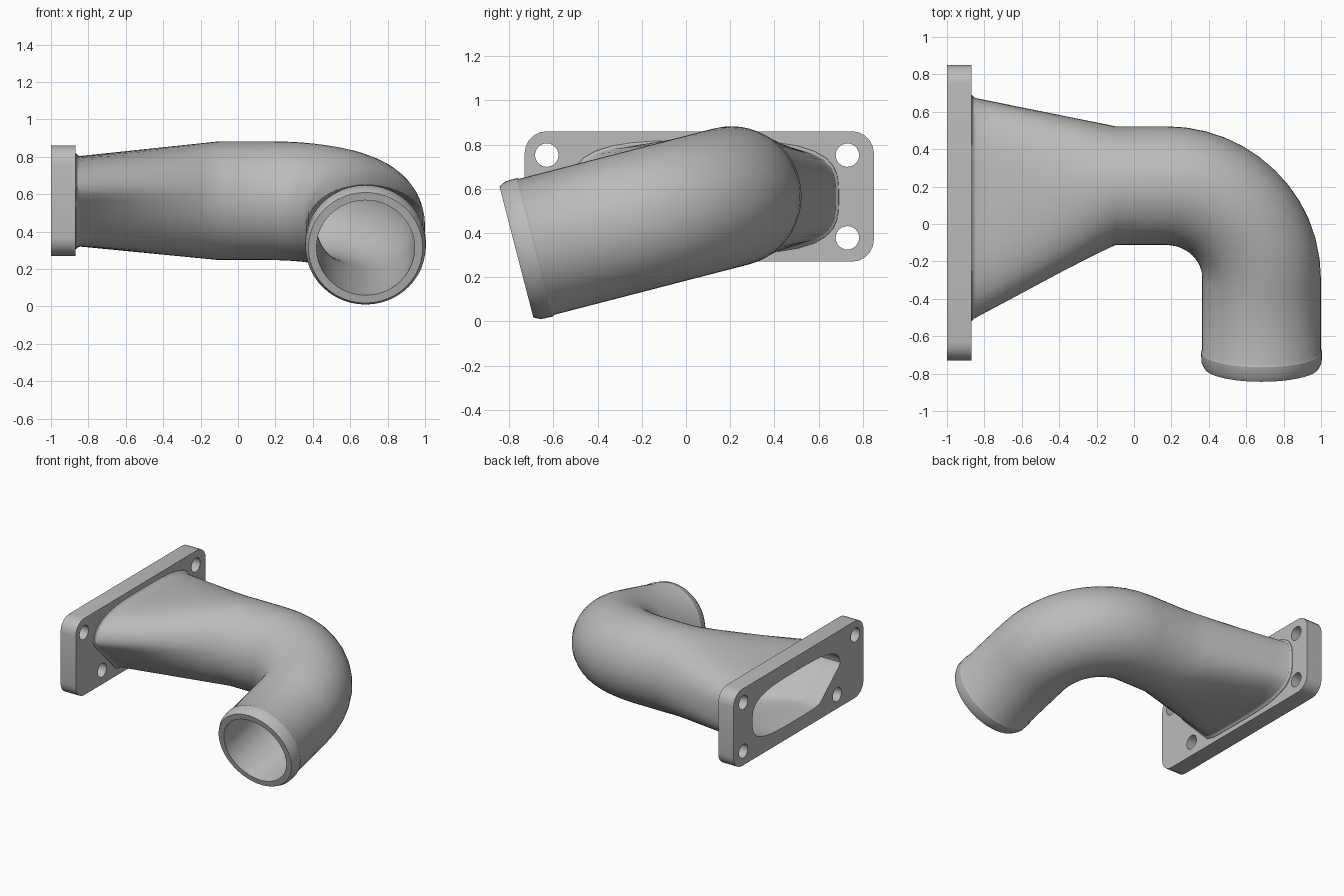
import bpy
import math
from math import sin, cos, pi
from mathutils import Vector

SEG = 48
WALL = 0.055
RADIUS = 0.3175
TILT = math.radians(14.5)
BASE = Vector((-0.87, 0.085, 0.562))      # centre of the duct at the flange
NECK = Vector((-0.1, 0.205, 0.565))       # where the duct becomes round
BEND_X, BEND_R, RUN = 0.172, 0.51, 1.004  # bend start, bend radius, reach of outlet

old = bpy.data.objects.get("Cube")
if old:
    bpy.data.objects.remove(old, do_unlink=True)

metal = bpy.data.materials.new("cast grey metal")
metal.use_nodes = True
grey = (0.5, 0.5, 0.5, 1)
metal.diffuse_color = grey
metal.node_tree.nodes["Principled BSDF"].inputs["Base Color"].default_value = grey


def base_section(a, b):
    """Rounded slot in (y, z) with one corner cut away to clear a bolt hole."""
    pts = []
    for i in range(SEG):
        c, s = cos(2 * pi * i / SEG), sin(2 * pi * i / SEG)
        slot = (abs(c) ** 3.4 + abs(s) ** 3.4) ** (1 / 3.4)
        cut = (-1.2 * c - 0.5 * s) / 1.1
        size = max(slot, cut)
        pts.append((a * c / size, b * s / size))
    return pts


def slot_ring(x, a, b):
    return [Vector((x, BASE.y + y, BASE.z + z)) for y, z in base_section(a, b)]


def round_ring(centre, side, up, r):
    angles = [2 * pi * i / SEG - TILT for i in range(SEG)]
    return [centre + r * (cos(t) * side + sin(t) * up) for t in angles]


# Outlet plane: x axis and a direction sloping forward and down
across = Vector((1, 0, 0))
down = Vector((0, -cos(TILT), -sin(TILT)))
normal = Vector((0, -sin(TILT), cos(TILT)))


def duct_rings(inset):
    """Rings from the flange to the mouth, drawn in by the wall thickness."""
    r = RADIUS - inset
    start = slot_ring(-0.845, 0.588 - inset, 0.242 - inset)
    neck = round_ring(NECK, -down, normal, r)
    rings = []
    if inset == 0:
        rings += [slot_ring(-0.885, 0.61, 0.26), slot_ring(-0.865, 0.605, 0.255),
                  slot_ring(-0.857, 0.593, 0.246)]
    else:
        rings.append(slot_ring(-0.87, 0.588 - inset, 0.242 - inset))
    # Taper from slot to circle
    for k in range(9):
        rings.append([p.lerp(q, k / 8) for p, q in zip(start, neck)])
    # Bend
    corner = Vector((BEND_X, NECK.y, NECK.z))
    for k in range(13):
        t = pi / 2 * k / 12
        centre = corner + across * BEND_R * sin(t) + down * BEND_R * (1 - cos(t))
        side = across * sin(t) - down * cos(t)
        rings.append(round_ring(centre, side, normal, r))
    # Straight outlet with a slim bead at the mouth
    beads = [(0.095, 0), (0.085, 0.006), (0.03, 0.004), (0, -0.012)] if inset == 0 else [(0, 0)]
    for back, grow in beads:
        centre = corner + across * BEND_R + down * (RUN - back)
        rings.append(round_ring(centre, across, normal, r + grow))
    return rings


# Hollow duct: outer skin out to the mouth, inner skin back to the flange
loops = duct_rings(0) + duct_rings(WALL)[::-1]
verts = [p for ring in loops for p in ring]
faces = []
for j in range(len(loops)):
    m = (j + 1) % len(loops)
    for i in range(SEG):
        n = (i + 1) % SEG
        faces.append((j * SEG + i, j * SEG + n, m * SEG + n, m * SEG + i))
mesh = bpy.data.meshes.new("elbow_duct")
mesh.from_pydata(verts, [], faces)
mesh.update()
duct = bpy.data.objects.new("elbow_duct", mesh)
bpy.context.collection.objects.link(duct)

# Flange plate: filled outline with the port and four bolt holes
y0, y1, z0, z1, corner_r = -0.73, 0.85, 0.27, 0.86, 0.1
outline = []
for cy, cz, turn in ((y1 - corner_r, z1 - corner_r, 0), (y0 + corner_r, z1 - corner_r, 1),
                     (y0 + corner_r, z0 + corner_r, 2), (y1 - corner_r, z0 + corner_r, 3)):
    for k in range(6):
        t = pi / 2 * (turn + k / 5)
        outline.append((cy + corner_r * cos(t), cz + corner_r * sin(t)))
port = [(BASE.y + y, BASE.z + z) for y, z in base_section(0.588 - WALL, 0.242 - WALL)]
contours = [outline, port]
for hy, hz in ((-0.63, 0.752), (0.73, 0.752), (0.73, 0.378), (-0.41, 0.378)):
    contours.append([(hy + 0.053 * cos(2 * pi * k / 24), hz + 0.053 * sin(2 * pi * k / 24))
                     for k in range(24)])

curve = bpy.data.curves.new("flange_plate", "CURVE")
curve.dimensions = "2D"
curve.fill_mode = "BOTH"
curve.extrude = 0.065
for pts in contours:
    spline = curve.splines.new("POLY")
    spline.points.add(len(pts) - 1)
    for point, (y, z) in zip(spline.points, pts):
        point.co = (y, z, 0, 1)
    spline.use_cyclic_u = True
flange = bpy.data.objects.new("flange_plate", curve)
flange.location.x = -0.935
flange.rotation_euler = (pi / 2, 0, pi / 2)
bpy.context.collection.objects.link(flange)

bpy.ops.object.select_all(action="DESELECT")
flange.select_set(True)
bpy.context.view_layer.objects.active = flange
bpy.ops.object.convert(target="MESH")
flange = bpy.context.view_layer.objects.active

# Finish
for ob in (duct, flange):
    ob.data.materials.clear()
    ob.data.materials.append(metal)
    bpy.ops.object.select_all(action="DESELECT")
    ob.select_set(True)
    bpy.context.view_layer.objects.active = ob
    if ob is flange:
        bpy.ops.object.mode_set(mode="EDIT")
        bpy.ops.mesh.select_all(action="SELECT")
        bpy.ops.mesh.remove_doubles(threshold=0.0005)
    else:
        bpy.ops.object.mode_set(mode="EDIT")
        bpy.ops.mesh.select_all(action="SELECT")
    bpy.ops.mesh.normals_make_consistent(inside=False)
    bpy.ops.object.mode_set(mode="OBJECT")
    bpy.ops.object.shade_smooth_by_angle(angle=math.radians(32))
